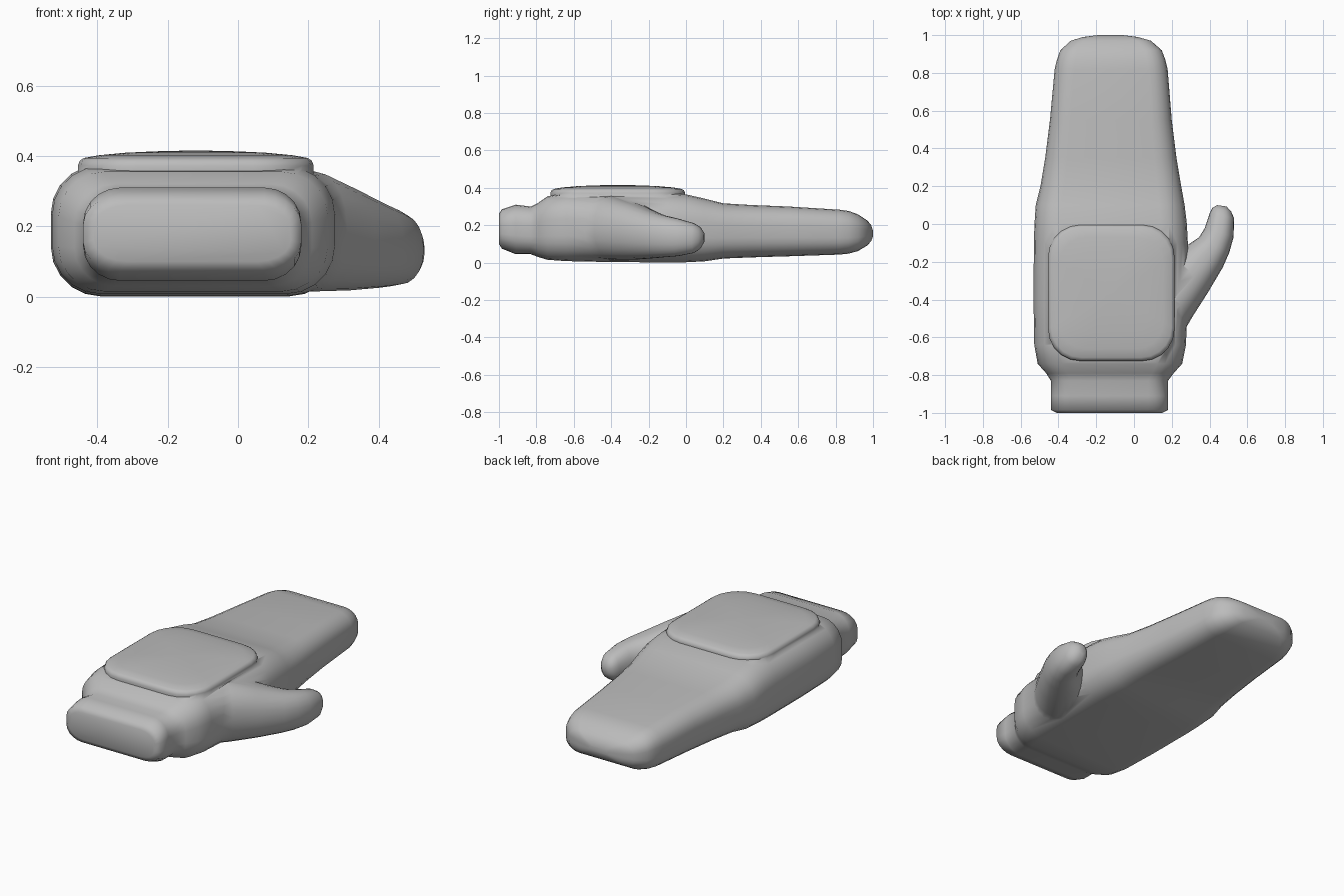
import bpy, bmesh, math

if "Cube" in bpy.data.objects:
    bpy.data.objects.remove(bpy.data.objects["Cube"])

grey = bpy.data.materials.new("plain_grey")
grey.diffuse_color = (0.5, 0.5, 0.5, 1)
grey.use_nodes = True
grey.node_tree.nodes["Principled BSDF"].inputs["Base Color"].default_value = grey.diffuse_color


def rounded(hw, hh, rx, ry, steps=5):
    """Outline of a rounded rectangle centred on the origin."""
    pts = []
    for q, (sx, sy) in enumerate([(1, 1), (-1, 1), (-1, -1), (1, -1)]):
        for i in range(steps + 1):
            a = math.pi / 2 * (q + i / steps)
            pts.append((sx * (hw - rx) + rx * math.cos(a),
                        sy * (hh - ry) + ry * math.sin(a)))
    return pts


def loft(name, rings):
    """Skin a list of equal-length rings and close both ends."""
    bm = bmesh.new()
    rows = [[bm.verts.new(p) for p in ring] for ring in rings]
    n = len(rows[0])
    for a, b in zip(rows, rows[1:]):
        for i in range(n):
            j = (i + 1) % n
            bm.faces.new((a[i], a[j], b[j], b[i]))
    bm.faces.new(rows[0])
    bm.faces.new(rows[-1])
    bmesh.ops.recalc_face_normals(bm, faces=bm.faces)
    mesh = bpy.data.meshes.new(name)
    bm.to_mesh(mesh)
    bm.free()
    ob = bpy.data.objects.new(name, mesh)
    bpy.context.collection.objects.link(ob)
    mesh.materials.append(grey)
    return ob


def upright(ax, ay, bx, by, z0, z1, fx, fz):
    """Upright cross-section between two plan points, fx/fz = corner fractions."""
    hw, hh = math.hypot(bx - ax, by - ay) / 2, (z1 - z0) / 2
    ux, uy = (bx - ax) / (2 * hw), (by - ay) / (2 * hw)
    cx, cy, cz = (ax + bx) / 2, (ay + by) / 2, (z0 + z1) / 2
    return [(cx + u * ux, cy + u * uy, cz + v)
            for u, v in rounded(hw, hh, hw * fx, hh * fz)]


# Hand body with wrist cuff: y, left x, right x, bottom z, top z
body_sections = [
    (-1.00, -0.41, 0.15, 0.10, 0.26),
    (-0.985, -0.44, 0.18, 0.075, 0.285),
    (-0.91, -0.44, 0.18, 0.045, 0.31),
    (-0.83, -0.44, 0.18, 0.045, 0.30),
    (-0.79, -0.465, 0.21, 0.03, 0.32),
    (-0.74, -0.51, 0.255, 0.015, 0.355),
    (-0.64, -0.528, 0.275, 0.008, 0.37),
    (-0.40, -0.532, 0.285, 0.003, 0.375),
    (-0.10, -0.53, 0.285, 0.001, 0.372),
    (0.00, -0.527, 0.28, 0.002, 0.365),
    (0.10, -0.52, 0.268, 0.007, 0.342),
    (0.20, -0.495, 0.25, 0.022, 0.317),
    (0.35, -0.47, 0.225, 0.028, 0.308),
    (0.55, -0.445, 0.20, 0.034, 0.30),
    (0.82, -0.42, 0.178, 0.043, 0.283),
    (0.87, -0.408, 0.166, 0.048, 0.276),
    (0.92, -0.39, 0.147, 0.062, 0.258),
    (0.97, -0.335, 0.09, 0.092, 0.225),
    (0.99, -0.27, 0.02, 0.115, 0.20),
    (1.00, -0.19, -0.06, 0.14, 0.17),
]
body = loft("mitten_body", [upright(l, y, r, y, z0, z1, 0.34, 0.75)
                            for y, l, r, z0, z1 in body_sections])

# Thumb: inner x, y, outer x, y, bottom z, top z
thumb_sections = [
    (-0.05, -0.45, 0.20, -0.68, 0.03, 0.34),
    (0.10, -0.28, 0.31, -0.49, 0.015, 0.355),
    (0.22, -0.16, 0.39, -0.365, 0.018, 0.31),
    (0.30, -0.10, 0.47, -0.23, 0.025, 0.268),
    (0.345, -0.07, 0.505, -0.15, 0.03, 0.25),
    (0.375, -0.02, 0.527, -0.07, 0.035, 0.235),
    (0.40, 0.055, 0.53, 0.03, 0.052, 0.21),
    (0.415, 0.085, 0.515, 0.065, 0.075, 0.19),
    (0.44, 0.10, 0.49, 0.093, 0.11, 0.16),
]
thumb = loft("thumb", [upright(*s, 0.85, 0.9) for s in thumb_sections])

# Raised pad on the back of the hand: z, plan scale
pad_rings = [(0.33, 1.0), (0.372, 1.0), (0.386, 0.985), (0.394, 0.95),
             (0.402, 0.82), (0.409, 0.6), (0.413, 0.35), (0.415, 0.1)]
pad = loft("back_pad", [[(-0.12 + s * u, -0.365 + s * v, z)
                         for u, v in rounded(0.335, 0.36, 0.17, 0.17)]
                        for z, s in pad_rings])

# Join the thumb and pad to the body as one skin
bpy.context.view_layer.objects.active = body
body.select_set(True)
for part in (thumb, pad):
    mod = body.modifiers.new("join_" + part.name, 'BOOLEAN')
    mod.operation = 'UNION'
    mod.solver = 'EXACT'
    mod.object = part
    bpy.ops.object.modifier_apply(modifier=mod.name)
    bpy.data.objects.remove(part)
bpy.ops.object.shade_smooth_by_angle(angle=math.radians(75))
